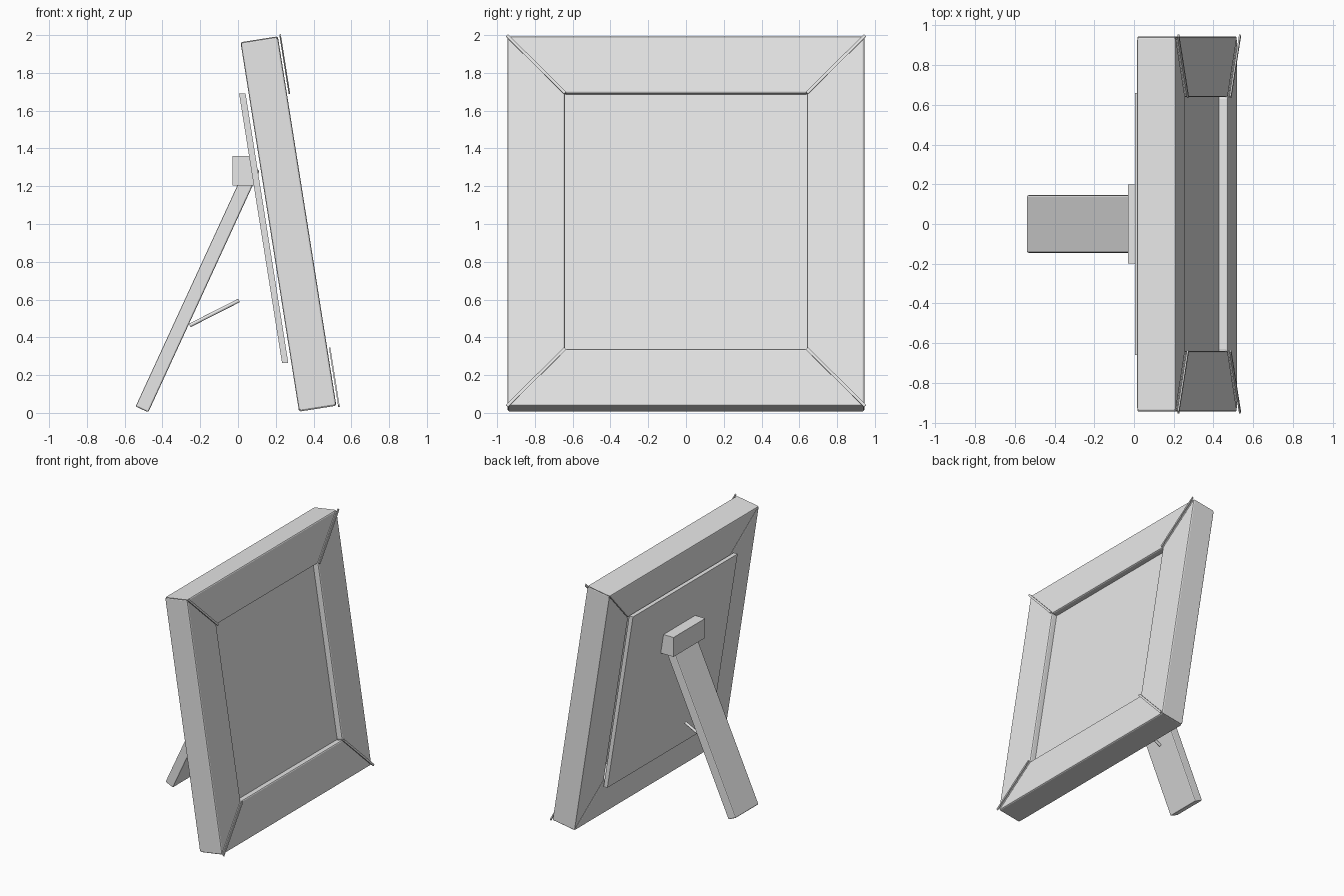
import bpy, bmesh, math
from mathutils import Matrix, Vector

old = bpy.data.objects.get("Cube")
if old:
    bpy.data.objects.remove(old, do_unlink=True)

grey = bpy.data.materials.new("light_grey")
grey.use_nodes = True
grey.diffuse_color = (0.8, 0.8, 0.8, 1)
grey.node_tree.nodes["Principled BSDF"].inputs["Base Color"].default_value = (0.8, 0.8, 0.8, 1)

TILT = math.radians(9)
s, c = math.sin(TILT), math.cos(TILT)
# Leaning frame space: (across, up the frame, out of the front)
FRAME = Matrix(((0, -s, c, 0.267), (1, 0, 0, 0), (0, c, s, 1.0), (0, 0, 0, 1)))
# Side profile space: (x, z, depth along -y)
SIDE = Matrix(((1, 0, 0, 0), (0, 0, -1, 0), (0, 1, 0, 0), (0, 0, 0, 1)))


def prism(name, outline, low, high, space, bevel=0):
    """Extrude a 2D outline from low to high within the given space."""
    bm = bmesh.new()
    face = bm.faces.new([bm.verts.new((a, b, low)) for a, b in outline])
    ext = bmesh.ops.extrude_face_region(bm, geom=[face])
    top = [v for v in ext["geom"] if isinstance(v, bmesh.types.BMVert)]
    bmesh.ops.translate(bm, verts=top, vec=(0, 0, high - low))
    bmesh.ops.transform(bm, matrix=space, verts=bm.verts)
    bmesh.ops.recalc_face_normals(bm, faces=bm.faces)
    mesh = bpy.data.meshes.new(name)
    bm.to_mesh(mesh)
    bm.free()
    mesh.materials.append(grey)
    obj = bpy.data.objects.new(name, mesh)
    bpy.context.collection.objects.link(obj)
    if bevel:
        mod = obj.modifiers.new("soft_edges", "BEVEL")
        mod.width = bevel
        mod.segments = 2
    return obj


# Four mitred rails, with a thin strip over each mitre joint
OUT_W, OUT_H, IN_W, IN_H = 0.945, 0.99, 0.64, 0.685
signs = [(-1, -1), (1, -1), (1, 1), (-1, 1)]
rails = ["bottom_rail", "left_rail", "top_rail", "right_rail"]
for i, name in enumerate(rails):
    (ax, ay), (bx, by) = signs[i], signs[(i + 1) % 4]
    outline = [(ax * OUT_W, ay * OUT_H), (bx * OUT_W, by * OUT_H),
               (bx * IN_W, by * IN_H), (ax * IN_W, ay * IN_H)]
    prism(name, outline, -0.1, 0.1, FRAME, 0.01)

    inner = Vector((ax * IN_W, ay * IN_H))
    outer = Vector((ax * (OUT_W + 0.003), ay * (OUT_H + 0.003)))
    side = (outer - inner).normalized().orthogonal() * 0.008
    prism("mitre_strip_" + str(i + 1),
          [inner - side, outer - side, outer + side, inner + side],
          0.109, 0.117, FRAME)

# Recessed picture panel
prism("picture_panel", [(-0.65, -0.695), (0.65, -0.695), (0.65, 0.695), (-0.65, 0.695)],
      0.025, 0.055, FRAME)

# Backing board, just clear of the rails
prism("backing_board", [(0.233, 0.265), (0.266, 0.265), (0.04, 1.69), (0.006, 1.69)],
      -0.66, 0.66, SIDE)

# Hinge block and rear leg
prism("hinge_block", [(-0.03, 1.205), (0.09, 1.205), (0.09, 1.36), (-0.03, 1.36)],
      -0.2, 0.2, SIDE)
foot = Vector((-0.475, 0.003))
along = Vector((0.418, 0.908)) * 1.41
across = Vector((-0.908, 0.418)) * 0.074
prism("rear_leg", [foot, foot + along, foot + along + across, foot + across],
      -0.145, 0.145, SIDE, 0.008)

# Slim stay rod pointing from the leg towards the frame
start, end = Vector((-0.255, 0, 0.463)), Vector((0.005, 0, 0.595))
bpy.ops.mesh.primitive_cylinder_add(vertices=16, radius=0.01, depth=(end - start).length,
                                    location=(start + end) / 2)
rod = bpy.context.object
rod.name = "stay_rod"
rod.rotation_euler = (end - start).to_track_quat("Z", "Y").to_euler()
rod.data.materials.append(grey)
bpy.ops.object.shade_smooth_by_angle()
